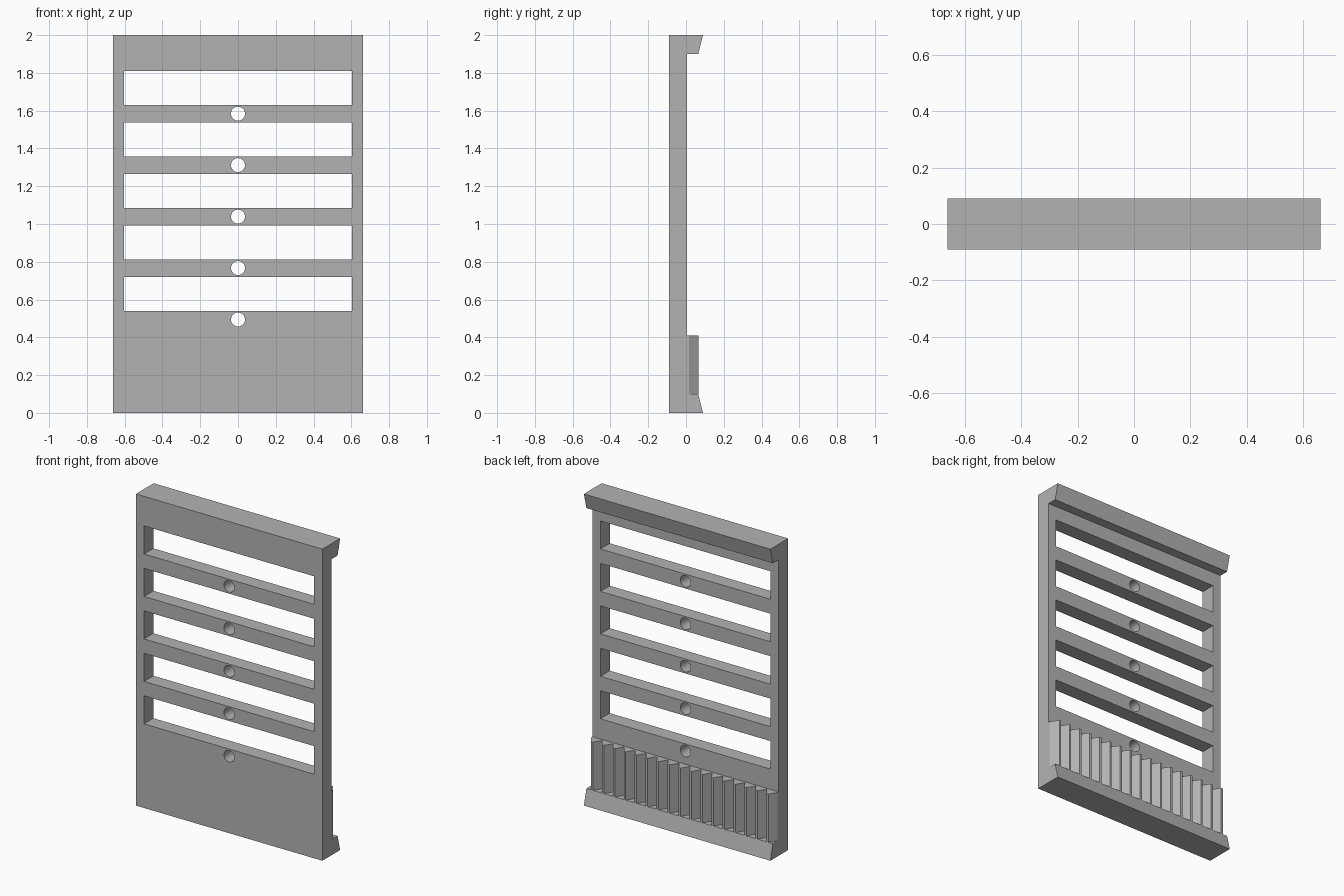
import bpy, bmesh
from mathutils import Vector

if "Cube" in bpy.data.objects:
    bpy.data.objects.remove(bpy.data.objects["Cube"], do_unlink=True)

HALF_W = 0.662
FRONT, BACK, RIDGE, LIP = -0.09, 0.005, 0.065, 0.09
LIP_H, PAD_TOP = 0.1, 0.41
COUNT, PITCH = 5, 0.2725

grey = bpy.data.materials.new("plain grey")
grey.use_nodes = True
grey.diffuse_color = (0.45, 0.45, 0.45, 1)
grey.node_tree.nodes["Principled BSDF"].inputs["Base Color"].default_value = (0.45, 0.45, 0.45, 1)


def extrude(name, points, direction):
    """Solid made by sweeping a closed outline along a direction."""
    bm = bmesh.new()
    face = bm.faces.new([bm.verts.new(p) for p in points])
    swept = bmesh.ops.extrude_face_region(bm, geom=[face])["geom"]
    verts = [g for g in swept if isinstance(g, bmesh.types.BMVert)]
    bmesh.ops.translate(bm, verts=verts, vec=Vector(direction))
    bmesh.ops.recalc_face_normals(bm, faces=bm.faces)
    mesh = bpy.data.meshes.new(name)
    bm.to_mesh(mesh)
    bm.free()
    mesh.materials.append(grey)
    obj = bpy.data.objects.new(name, mesh)
    bpy.context.collection.objects.link(obj)
    return obj


def cut(target, cutter):
    """Subtract the cutter, apply the result and drop the cutter."""
    bpy.context.view_layer.objects.active = target
    mod = target.modifiers.new("cut", "BOOLEAN")
    mod.operation, mod.solver, mod.object = "DIFFERENCE", "EXACT", cutter
    bpy.ops.object.modifier_apply(modifier=mod.name)
    bpy.data.objects.remove(cutter, do_unlink=True)


# Panel with a flared lip along the top and bottom of its back
side = [(FRONT, 0), (LIP, 0), (RIDGE, LIP_H), (BACK, LIP_H),
        (BACK, 2 - LIP_H), (RIDGE, 2 - LIP_H), (LIP, 2), (FRONT, 2)]
panel = extrude("slotted_panel", [(-HALF_W, y, z) for y, z in side], (2 * HALF_W, 0, 0))

# Row of wide slots, each with a round hole below it
for i in range(COUNT):
    z = 0.54 + i * PITCH
    slot = extrude("slot_cutter", [(x, -0.2, h) for x, h in
                   ((-0.604, z), (0.604, z), (0.604, z + 0.18), (-0.604, z + 0.18))], (0, 0.4, 0))
    cut(panel, slot)
    bpy.ops.mesh.primitive_cylinder_add(vertices=32, radius=0.037, depth=0.4,
                                        location=(0, 0, z - 0.046), rotation=(1.5708, 0, 0))
    hole = bpy.context.object
    hole.data.materials.append(grey)
    cut(panel, hole)

# Ridged grip pad above the lower lip
TEETH, FLAT = 17, 0.014
step = 2 * HALF_W / TEETH
outline = [(HALF_W, BACK), (-HALF_W, BACK)]
for i in range(TEETH):
    left = -HALF_W + i * step
    mid = left + step / 2
    outline += [(left, 0.015), (mid - FLAT / 2, RIDGE), (mid + FLAT / 2, RIDGE)]
outline.append((HALF_W, 0.015))
pad = extrude("ridged_grip", [(x, y, LIP_H) for x, y in outline], (0, 0, PAD_TOP - LIP_H))

# Smooth hole walls, sharp everything else
bpy.ops.object.select_all(action="DESELECT")
panel.select_set(True)
bpy.context.view_layer.objects.active = panel
bpy.ops.object.shade_smooth_by_angle()
